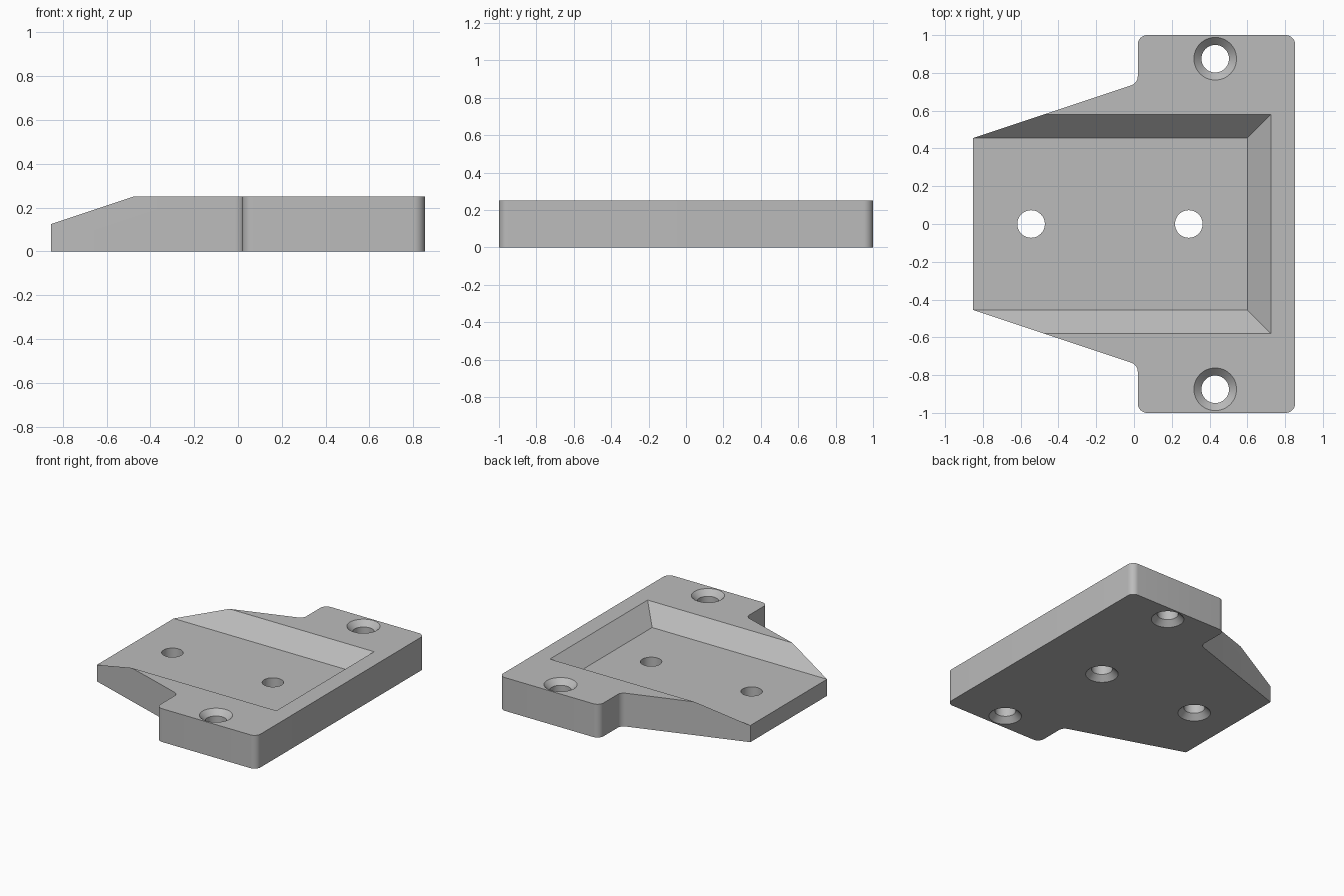
import bpy, bmesh, math
from mathutils import Vector

old = bpy.data.objects.get("Cube")
if old:
    bpy.data.objects.remove(old, do_unlink=True)

HEIGHT, FLOOR = 0.25, 0.125
RISE = HEIGHT - FLOOR
FILLET = 0.05
HOLE_R, SINK_R = 0.073, 0.113
SINK = SINK_R - HOLE_R
NOSE_X, NOSE_Y, BACK_X = -0.853, 0.455, 0.6

grey = bpy.data.materials.new("plain grey")
grey.use_nodes = True
COLOUR = (0.5, 0.5, 0.5, 1)
grey.diffuse_color = COLOUR
grey.node_tree.nodes["Principled BSDF"].inputs["Base Color"].default_value = COLOUR

bm = bmesh.new()


def pair(x, y, z):
    """The same point on both sides of the centre line."""
    return [bm.verts.new((x, y, z)), bm.verts.new((x, -y, z))]


def bridge(low, high, closed):
    """Strip of quads between two rows of points."""
    n = len(low)
    for i in range(n if closed else n - 1):
        j = (i + 1) % n
        bm.faces.new((low[i], low[j], high[j], high[i]))


def fill(*loops):
    """Flat level face bounded by the first loop, with the others as holes."""
    edges = []
    for loop in loops:
        for a, b in zip(loop, loop[1:] + loop[:1]):
            edges.append(bm.edges.get((a, b)) or bm.edges.new((a, b)))
    bmesh.ops.triangle_fill(bm, edges=edges, use_beauty=True, normal=(0, 0, 1))


def fillet(prev, corner, nxt, steps=10):
    """Arc that rounds one corner of the outline."""
    c = Vector(corner)
    a, b = (Vector(prev) - c).normalized(), (Vector(nxt) - c).normalized()
    half = math.acos(a.dot(b)) / 2
    centre = c + (a + b).normalized() * (FILLET / math.sin(half))
    start = c + a * (FILLET / math.tan(half)) - centre
    end = c + b * (FILLET / math.tan(half)) - centre
    turn = math.atan2(start.x * end.y - start.y * end.x, start.dot(end))
    first = math.atan2(start.y, start.x)
    return [(centre.x + FILLET * math.cos(first + turn * i / steps),
             centre.y + FILLET * math.sin(first + turn * i / steps))
            for i in range(steps + 1)]


def hole(x, y, profile, n=48):
    """Round hole through (z, radius) steps; gives its lowest and highest rings."""
    rings = [[bm.verts.new((x + r * math.cos(math.tau * i / n),
                            y + r * math.sin(math.tau * i / n), z)) for i in range(n)]
             for z, r in profile]
    for low, high in zip(rings, rings[1:]):
        bridge(low, high, True)
    return rings[0], rings[-1]


# Rounded outline of the flange, mirrored across the centre line
corners = [(NOSE_X, NOSE_Y), (0.02, 0.746), (0.02, 1), (0.853, 1), (0.853, -1)]
half = [p for trio in zip(corners, corners[1:], corners[2:]) for p in fillet(*trio)]
outline = half + [(x, -y) for x, y in reversed(half)]
base_edge = [bm.verts.new((x, y, 0)) for x, y in outline]
top_edge = [bm.verts.new((x, y, HEIGHT)) for x, y in outline]
bridge(base_edge, top_edge, False)

# Nose and recess corners; the flank widens 1 for every 3 along x
nose_base = pair(NOSE_X, NOSE_Y, 0)
nose_top = pair(NOSE_X, NOSE_Y, FLOOR)
shoulder = pair(NOSE_X + 3 * RISE, NOSE_Y + RISE, HEIGHT)
floor_back = pair(BACK_X, NOSE_Y, FLOOR)
rim_back = pair(BACK_X + RISE, NOSE_Y + RISE, HEIGHT)

# Nose end, flanks and sloped recess walls
bridge(nose_base, nose_top, False)
bridge(floor_back, rim_back, False)
for side, end in ((0, 0), (1, -1)):
    bm.faces.new((nose_base[side], base_edge[end], top_edge[end],
                  shoulder[side], nose_top[side]))
    bm.faces.new((nose_top[side], floor_back[side], rim_back[side], shoulder[side]))

# Screw holes: all countersunk below, the flange pair also above
sunk = [(0, SINK_R), (SINK, HOLE_R)]
recess_holes = [hole(x, 0, sunk + [(FLOOR, HOLE_R)]) for x in (-0.545, 0.29)]
flange_holes = [hole(0.43, y, sunk + [(HEIGHT - SINK, HOLE_R), (HEIGHT, SINK_R)])
                for y in (0.875, -0.875)]

# Level faces: underside, recess floor and flange top
fill([nose_base[0]] + base_edge + [nose_base[1]],
     *[low for low, high in recess_holes + flange_holes])
fill([nose_top[0], floor_back[0], floor_back[1], nose_top[1]],
     *[high for low, high in recess_holes])
fill([shoulder[0]] + top_edge + [shoulder[1], rim_back[1], rim_back[0]],
     *[high for low, high in flange_holes])
bmesh.ops.recalc_face_normals(bm, faces=bm.faces)

# Finished plate
mesh = bpy.data.meshes.new("mounting_plate")
bm.to_mesh(mesh)
bm.free()
mesh.materials.append(grey)
plate = bpy.data.objects.new("mounting_plate", mesh)
bpy.context.scene.collection.objects.link(plate)
bpy.ops.object.select_all(action='DESELECT')
plate.select_set(True)
bpy.context.view_layer.objects.active = plate
bpy.ops.object.shade_smooth_by_angle(angle=math.radians(30))
